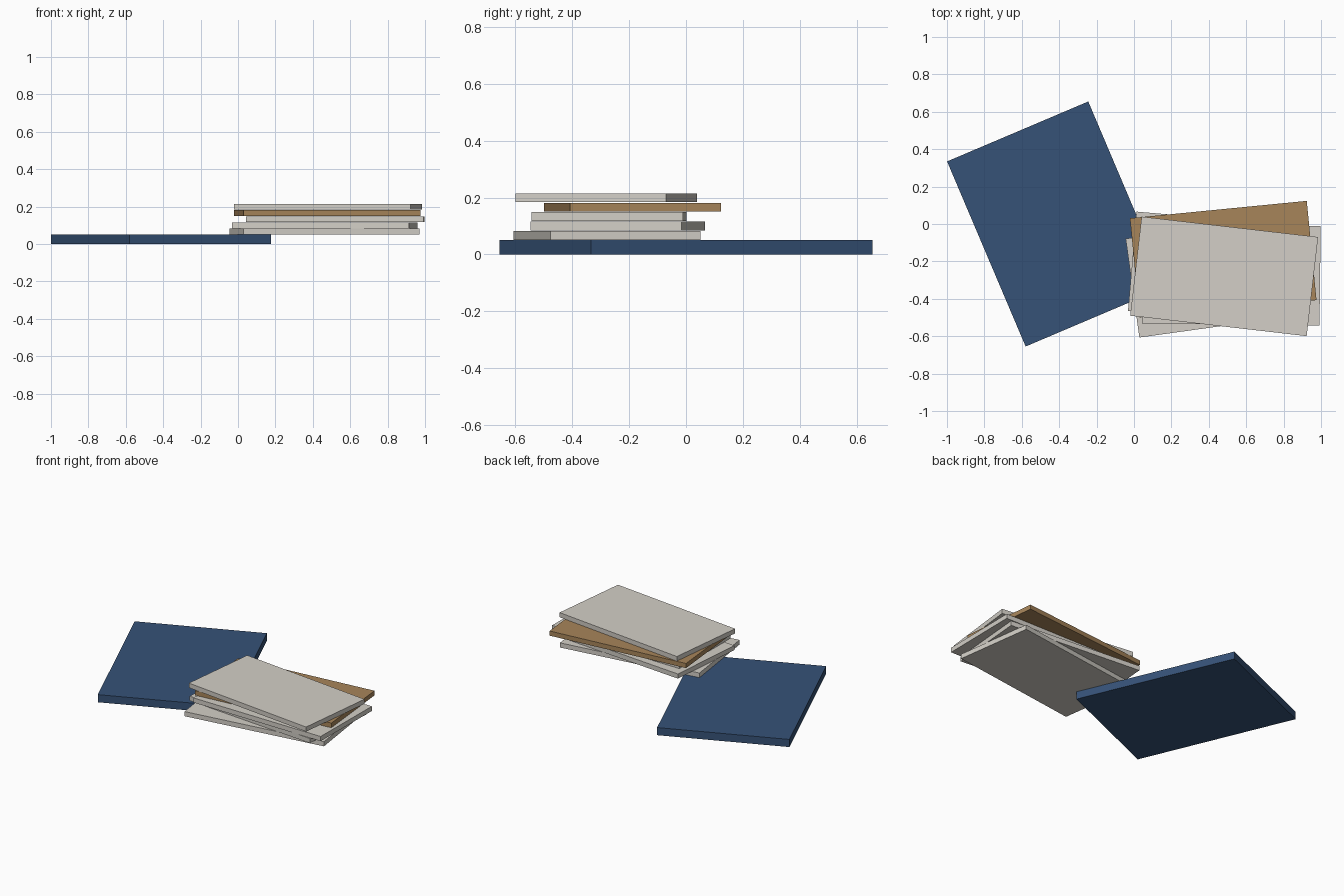
import bpy, math
from mathutils import Matrix

if "Cube" in bpy.data.objects:
    bpy.data.objects.remove(bpy.data.objects["Cube"])


def material(name, rgb):
    # sRGB 0-255 to linear diffuse colour
    lin = [(c / 255 / 12.92) if c < 10 else ((c / 255 + 0.055) / 1.055) ** 2.4 for c in rgb]
    m = bpy.data.materials.new(name)
    m.diffuse_color = (*lin, 1)
    m.use_nodes = True
    m.node_tree.nodes["Principled BSDF"].inputs["Base Color"].default_value = m.diffuse_color
    return m


BLUE = material("navy blue", (54, 82, 119))
PAPER = material("warm off white", (211, 207, 199))
TAN = material("tan brown", (167, 133, 90))


def slab(name, x, y, z, w, d, h, angle, mat):
    bpy.ops.mesh.primitive_cube_add(size=1, location=(x, y, z + h / 2),
                                    rotation=(0, 0, math.radians(angle)))
    o = bpy.context.object
    o.name = name
    o.data.transform(Matrix.Diagonal((w, d, h, 1)))
    o.data.materials.append(mat)


# large flat board lying on the ground
slab("base_board", -0.412, 0, 0, 0.82, 1.075, 0.051, 23, BLUE)

# fanned stack of thin sheets resting on the board's corner
sheets = [
    (0.4625, -0.2775, 7.9, PAPER),
    (0.4640, -0.2400, -4.9, PAPER),
    (0.5200, -0.2710, -0.7, PAPER),
    (0.4770, -0.1880, 5.6, TAN),
    (0.4820, -0.2800, -6.6, PAPER),
]
for i, (x, y, angle, mat) in enumerate(sheets):
    slab(f"stacked_sheet_{i + 1}", x, y, 0.051 + i * 0.0332, 0.95, 0.533, 0.031, angle, mat)
